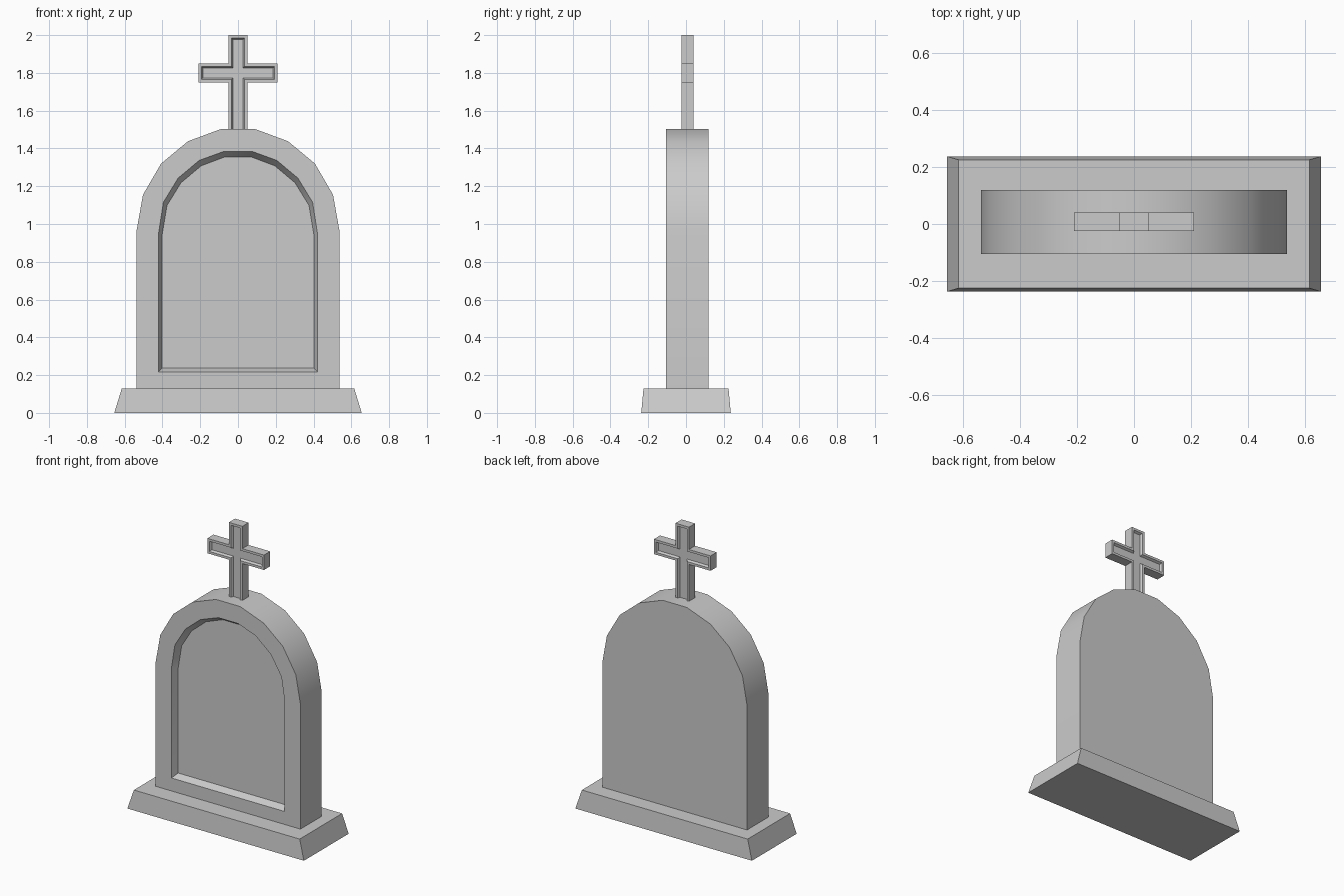
import bpy, bmesh
from math import radians

if "Cube" in bpy.data.objects:
    bpy.data.objects.remove(bpy.data.objects["Cube"])


def loft(name, rings):
    """Skin a run of equal-length point rings and cap both ends."""
    bm = bmesh.new()
    loops = [[bm.verts.new(p) for p in ring] for ring in rings]
    for a, b in zip(loops, loops[1:]):
        n = len(a)
        for i in range(n):
            bm.faces.new((a[i], a[(i + 1) % n], b[(i + 1) % n], b[i]))
    bm.faces.new(loops[0])
    bm.faces.new(loops[-1])
    bmesh.ops.recalc_face_normals(bm, faces=bm.faces[:])
    mesh = bpy.data.meshes.new(name)
    bm.to_mesh(mesh)
    bm.free()
    ob = bpy.data.objects.new(name, mesh)
    bpy.context.collection.objects.link(ob)
    return ob


def upright(half, y):
    """Mirror a right-hand (x, z) half outline and stand it at depth y."""
    full = half + [(-x, z) for x, z in reversed(half)]
    return [(x, y, z) for x, z in full]


def rect(x, y, z):
    return [(-x, -y, z), (x, -y, z), (x, y, z), (-x, y, z)]


# Tapered plinth
loft("base", [rect(0.655, 0.237, 0), rect(0.615, 0.225, 0.13)])

# Arched slab with a bevelled recess in the front
outer = [(0.537, 0.13), (0.537, 0.965), (0.503, 1.155), (0.407, 1.32), (0.265, 1.438), (0.09, 1.503)]
rim = [(0.42, 0.217), (0.42, 0.955), (0.395, 1.115), (0.317, 1.243), (0.205, 1.337), (0.073, 1.385)]
panel = [(0.402, 0.238), (0.402, 0.942), (0.376, 1.098), (0.302, 1.218), (0.195, 1.308), (0.07, 1.355)]
slab = loft("headstone", [upright(outer, 0.12), upright(outer, -0.105),
                          upright(rim, -0.105), upright(panel, -0.06)])


# Cross with a shallow inset on both faces, its foot sunk in the slab
def cross_outline(i):
    w = 0.05 - i
    return [(w, 1.46 + i), (w, 1.75 + i), (0.21 - i, 1.75 + i),
            (0.21 - i, 1.85 - i), (w, 1.85 - i), (w, 2.0 - i)]


steps = [(0.024, 0.025), (0.016, 0.04), (0, 0.04), (0, -0.025), (0.016, -0.025), (0.024, -0.01)]
loft("cross", [upright(cross_outline(i), y) for i, y in steps])

# Smooth the arch, keep real edges sharp
bpy.context.view_layer.objects.active = slab
slab.select_set(True)
bpy.ops.object.shade_smooth_by_angle(angle=radians(30))
